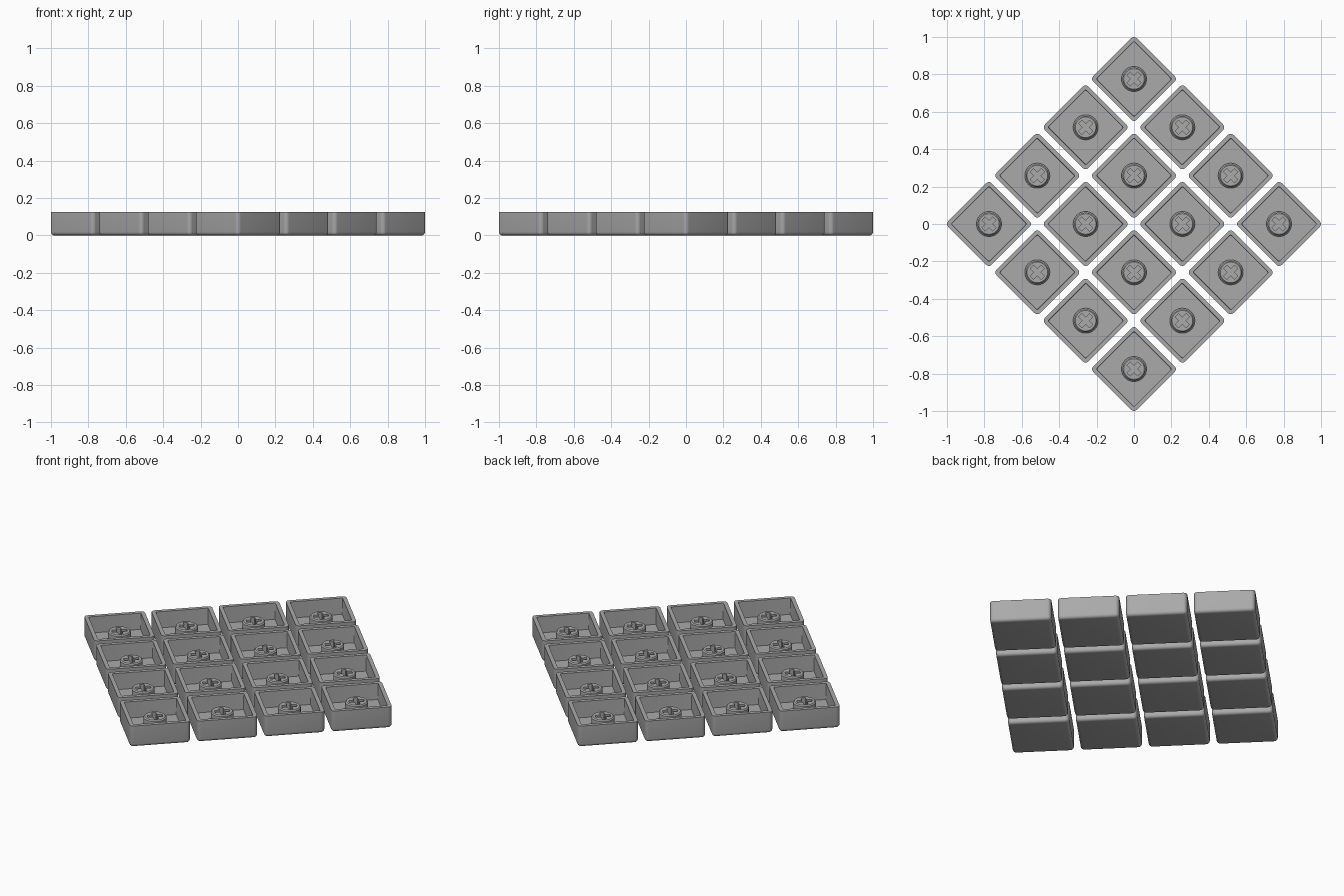
import bpy
import bmesh
import math
from math import cos, sin, pi

cube = bpy.data.objects.get("Cube")
if cube:
    bpy.data.objects.remove(cube, do_unlink=True)

PITCH = 0.3655     # spacing between neighbouring caps
HALF = 0.1645      # half width of one cap
HEIGHT = 0.125
FLOOR = 0.03       # thickness of the closed face
FILLET = 0.018

grey = bpy.data.materials.new("plastic grey")
grey.use_nodes = True
colour = (0.40, 0.40, 0.40, 1)
grey.diffuse_color = colour
grey.node_tree.nodes["Principled BSDF"].inputs["Base Color"].default_value = colour


def rounded_square(half, radius, steps=6):
    """Outline of a square with rounded corners."""
    points = []
    for corner in range(4):
        start = corner * pi / 2
        cx = (half - radius) * math.copysign(1, cos(start + pi / 4))
        cy = (half - radius) * math.copysign(1, sin(start + pi / 4))
        for i in range(steps + 1):
            a = start + i * pi / 2 / steps
            points.append((cx + radius * cos(a), cy + radius * sin(a)))
    return points


def circle(radius, count=40):
    return [(radius * cos(2 * pi * i / count), radius * sin(2 * pi * i / count))
            for i in range(count)]


def plus(arm, width):
    """Outline of a plus sign, one arm corner at a time."""
    points = []
    for k in range(4):
        c, s = round(cos(k * pi / 2)), round(sin(k * pi / 2))
        for x, y in ((arm, -width), (arm, width), (width, width)):
            points.append((x * c - y * s, x * s + y * c))
    return points


def ring(bm, outline, z):
    return [bm.verts.new((x, y, z)) for x, y in outline]


def loft(bm, rings):
    for a, b in zip(rings, rings[1:]):
        n = len(a)
        for i in range(n):
            j = (i + 1) % n
            bm.faces.new((a[i], a[j], b[j], b[i]))


def loop_edges(bm, verts):
    n = len(verts)
    return [bm.edges.get((verts[i], verts[(i + 1) % n])) for i in range(n)]


def finish(bm, name):
    bmesh.ops.recalc_face_normals(bm, faces=bm.faces)
    mesh = bpy.data.meshes.new(name)
    bm.to_mesh(mesh)
    bm.free()
    mesh.materials.append(grey)
    mesh.shade_smooth()
    mesh.set_sharp_from_angle(angle=math.radians(35))
    return mesh


def make_shell():
    """Open box: filleted closed face below, thin walls, sunken floor."""
    bm = bmesh.new()
    rings = []
    for i in range(6):
        a = i * pi / 10
        inset = FILLET * (1 - sin(a))
        rings.append(ring(bm, rounded_square(HALF - inset, 0.021 - inset),
                          FILLET * (1 - cos(a))))
    rings.append(ring(bm, rounded_square(HALF, 0.021), HEIGHT))
    rings.append(ring(bm, rounded_square(HALF - 0.022, 0.006), HEIGHT))
    rings.append(ring(bm, rounded_square(HALF - 0.024, 0.005), FLOOR))
    loft(bm, rings)
    bm.faces.new(rings[0])
    bm.faces.new(rings[-1])
    return finish(bm, "cap_shell")


def make_stem():
    """Round post with a wider foot and a cross shaped socket."""
    bm = bmesh.new()
    top = 0.098
    profile = [(0.067, FLOOR - 0.002), (0.067, 0.045), (0.061, 0.05),
               (0.061, top - 0.006), (0.055, top)]
    rings = [ring(bm, circle(r), z) for r, z in profile]
    loft(bm, rings)
    socket = [ring(bm, plus(0.041, 0.012), z) for z in (top, FLOOR + 0.002)]
    loft(bm, socket)
    bm.faces.new(socket[-1])
    bmesh.ops.triangle_fill(bm, use_beauty=True,
                            edges=loop_edges(bm, rings[-1]) + loop_edges(bm, socket[0]))
    return finish(bm, "cap_stem")


# Four by four grid turned by 45 degrees
parts = {"cap_shell": make_shell(), "cap_stem": make_stem()}
turn = pi / 4
for row in range(4):
    for col in range(4):
        u, v = (col - 1.5) * PITCH, (row - 1.5) * PITCH
        for name, mesh in parts.items():
            obj = bpy.data.objects.new(f"{name}_{row + 1}_{col + 1}", mesh)
            obj.location = (u * cos(turn) - v * sin(turn),
                            u * sin(turn) + v * cos(turn), 0)
            obj.rotation_euler.z = turn
            bpy.context.collection.objects.link(obj)
